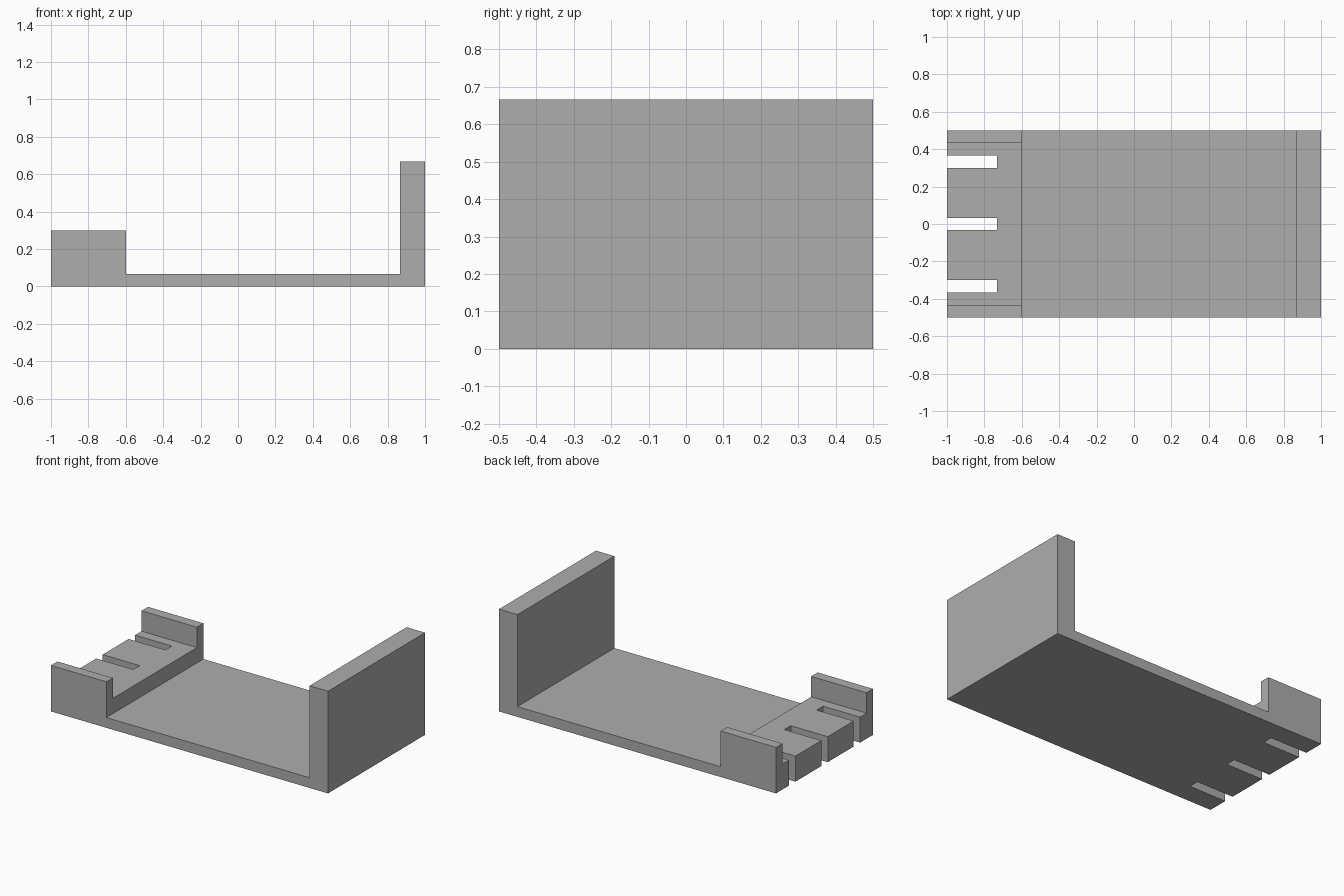
import bpy
import bmesh

cube = bpy.data.objects.get("Cube")
if cube:
    bpy.data.objects.remove(cube, do_unlink=True)

grey = bpy.data.materials.new("plain grey")
grey.use_nodes = True
colour = (0.42, 0.42, 0.42, 1)
grey.diffuse_color = colour
grey.node_tree.nodes["Principled BSDF"].inputs["Base Color"].default_value = colour

U = 1 / 15  # plate thickness, the module of the whole part


def extrude(name, outline, to_3d, direction):
    """Flat outline pushed along a direction into a solid."""
    bm = bmesh.new()
    face = bm.faces.new([bm.verts.new(to_3d(a, b)) for a, b in outline])
    result = bmesh.ops.extrude_face_region(bm, geom=[face])
    moved = [v for v in result["geom"] if isinstance(v, bmesh.types.BMVert)]
    bmesh.ops.translate(bm, verts=moved, vec=direction)
    bmesh.ops.recalc_face_normals(bm, faces=bm.faces)
    mesh = bpy.data.meshes.new(name)
    bm.to_mesh(mesh)
    bm.free()
    mesh.materials.append(grey)
    obj = bpy.data.objects.new(name, mesh)
    bpy.context.collection.objects.link(obj)
    return obj


def box(name, x0, x1, y0, y1, z0, z1):
    outline = [(x0, y0), (x1, y0), (x1, y1), (x0, y1)]
    return extrude(name, outline, lambda x, y: (x, y, z0), (0, 0, z1 - z0))


# Bracket: floor, tall end wall and low step in one side profile
step_x, wall_x, step_z, wall_z = -0.6, 0.867, 2.5 * U, 10 * U
profile = [(-1, 0), (1, 0), (1, wall_z), (wall_x, wall_z),
           (wall_x, U), (step_x, U), (step_x, step_z), (-1, step_z)]
body = extrude("bracket_body", profile, lambda x, z: (x, -0.5, z), (0, 1, 0))


def apply_boolean(tool, operation):
    mod = body.modifiers.new(tool.name, "BOOLEAN")
    mod.operation = operation
    mod.solver = "EXACT"
    mod.object = tool
    bpy.context.view_layer.objects.active = body
    bpy.ops.object.modifier_apply(modifier=mod.name)
    bpy.data.objects.remove(tool, do_unlink=True)


# Cheeks on both sides of the step
for name, y in (("right_cheek", -0.5), ("left_cheek", 0.5 - U)):
    apply_boolean(box(name, -1, step_x, y, y + U, 0, 4.5 * U), "UNION")

# Three slots open to the end
for i in (-1, 0, 1):
    y = i * 5 * U
    apply_boolean(box("slot_cutter", -1.1, -1 + 4 * U, y - U / 2, y + U / 2, -0.1, 0.5),
                  "DIFFERENCE")
